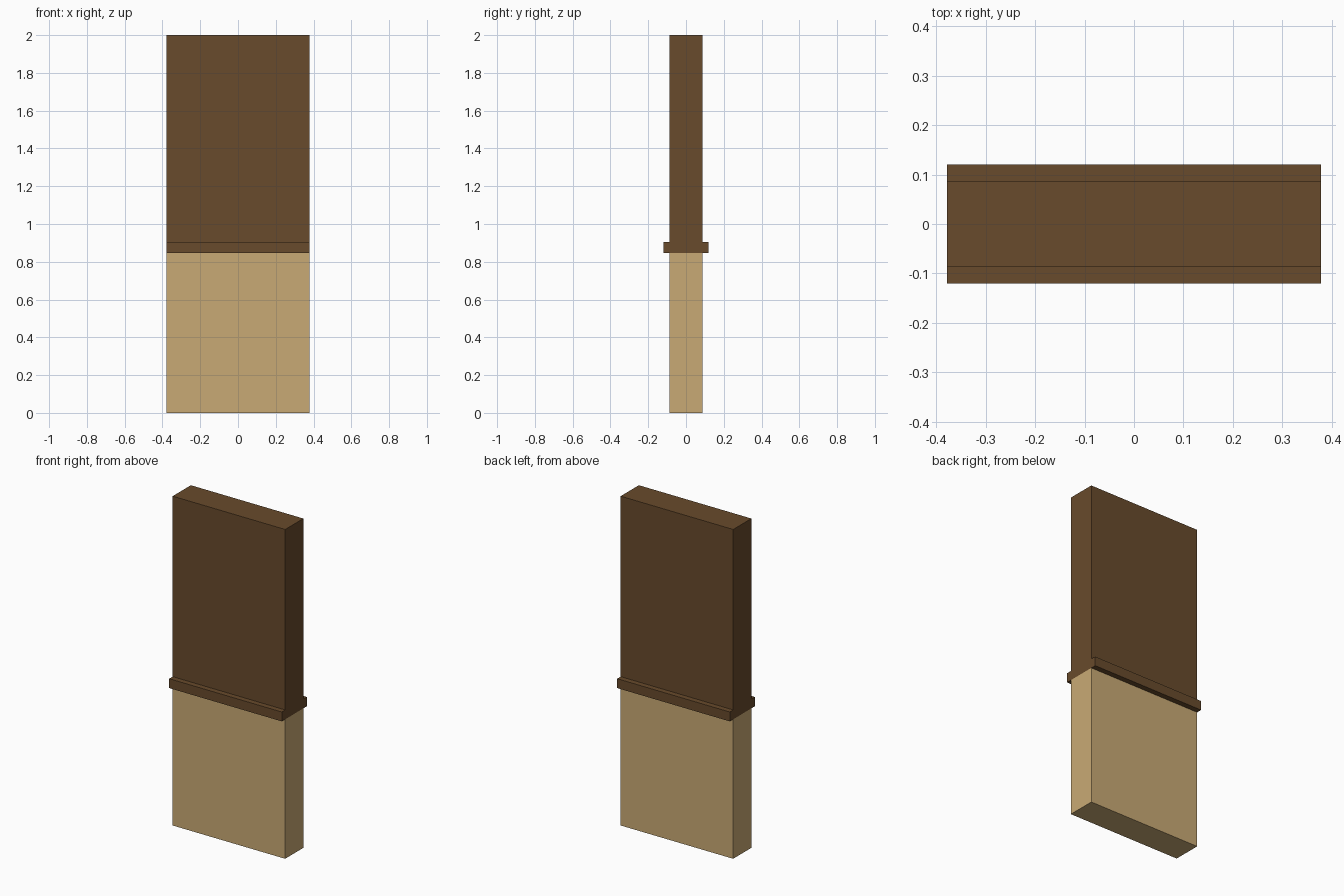
import bpy, bmesh

if "Cube" in bpy.data.objects:
    bpy.data.objects.remove(bpy.data.objects["Cube"])

HALF_X = 0.378    # half width of the wall
HALF_Y = 0.087    # half thickness of the wall
RAIL_Y = 0.12     # half depth across the rails
RAIL_Z0, RAIL_Z1, TOP = 0.847, 0.904, 2.0


def material(name, rgb):
    m = bpy.data.materials.new(name)
    m.diffuse_color = (*rgb, 1.0)
    m.use_nodes = True
    m.node_tree.nodes["Principled BSDF"].inputs["Base Color"].default_value = m.diffuse_color
    return m


def extrude_profile(name, half_profile, mat):
    """Mirror a (y, z) half profile across y = 0 and extrude it along x."""
    profile = half_profile + [(-y, z) for y, z in reversed(half_profile)]
    bm = bmesh.new()
    face = bm.faces.new([bm.verts.new((-HALF_X, y, z)) for y, z in profile])
    ext = bmesh.ops.extrude_face_region(bm, geom=[face], use_keep_orig=True)
    verts = [v for v in ext["geom"] if isinstance(v, bmesh.types.BMVert)]
    bmesh.ops.translate(bm, verts=verts, vec=(2 * HALF_X, 0, 0))
    bmesh.ops.recalc_face_normals(bm, faces=bm.faces)
    mesh = bpy.data.meshes.new(name)
    bm.to_mesh(mesh)
    bm.free()
    mesh.materials.append(mat)
    obj = bpy.data.objects.new(name, mesh)
    bpy.context.collection.objects.link(obj)
    return obj


tan = material("tan", (0.584, 0.402, 0.178))
brown = material("dark brown", (0.138, 0.069, 0.025))

# Lower panel
extrude_profile("lower_panel", [(HALF_Y, 0), (HALF_Y, RAIL_Z0)], tan)

# Upper panel with the rail on both sides
extrude_profile("upper_panel_with_rail", [
    (RAIL_Y, RAIL_Z0), (RAIL_Y, RAIL_Z1),
    (HALF_Y, RAIL_Z1), (HALF_Y, TOP)], brown)
